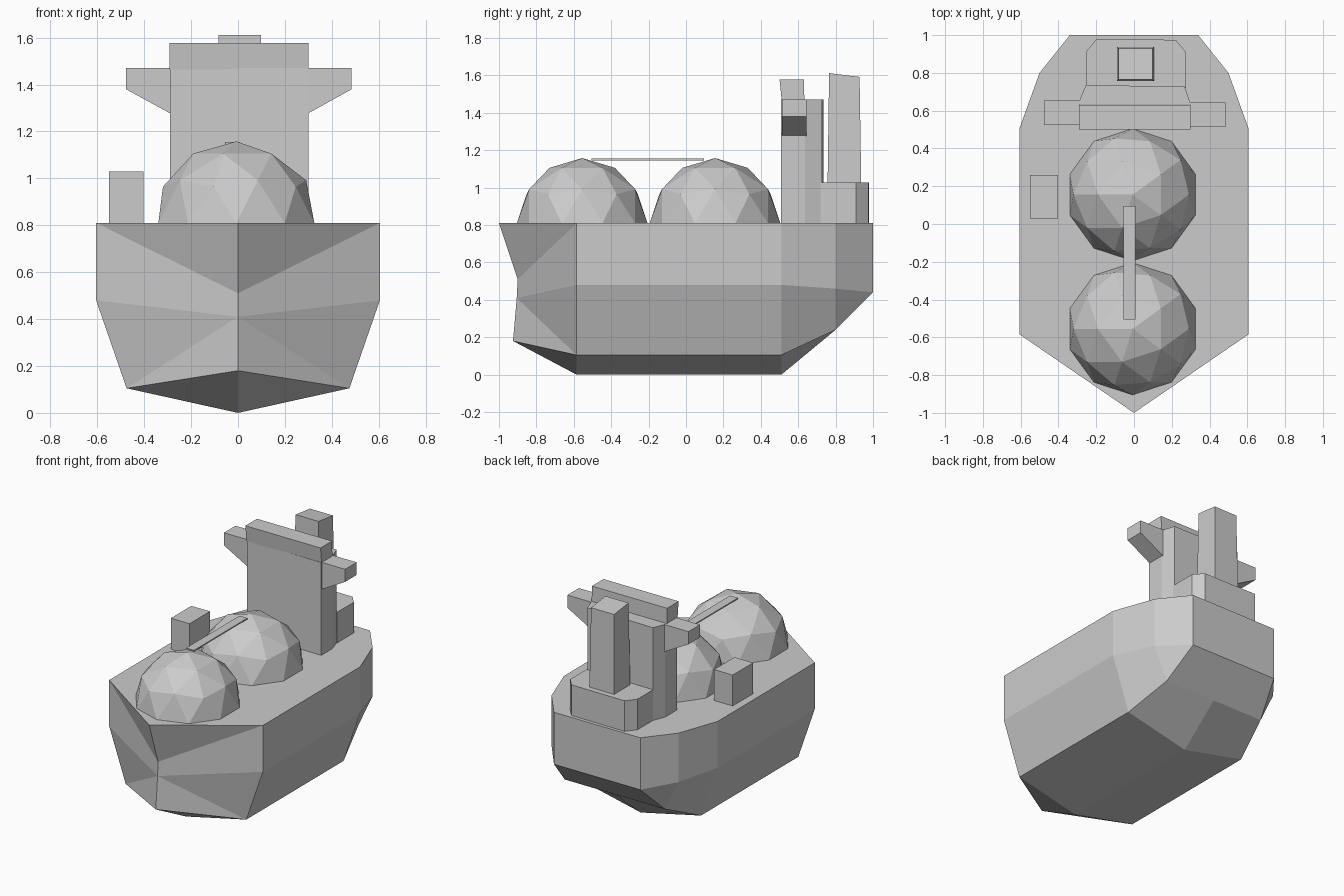
import bpy, bmesh
from mathutils import Matrix

if "Cube" in bpy.data.objects:
    bpy.data.objects.remove(bpy.data.objects["Cube"])


def finish(name, bm):
    bmesh.ops.recalc_face_normals(bm, faces=bm.faces)
    mesh = bpy.data.meshes.new(name)
    bm.to_mesh(mesh)
    bm.free()
    obj = bpy.data.objects.new(name, mesh)
    bpy.context.collection.objects.link(obj)
    return obj


def prism(name, base, top):
    """Solid between two matching point loops."""
    bm = bmesh.new()
    a = [bm.verts.new(p) for p in base]
    b = [bm.verts.new(p) for p in top]
    n = len(a)
    bm.faces.new(a)
    bm.faces.new(b)
    for i in range(n):
        bm.faces.new((a[i], a[(i + 1) % n], b[(i + 1) % n], b[i]))
    return finish(name, bm)


def plan(name, pts, z0, z1):
    return prism(name, [(x, y, z0) for x, y in pts], [(x, y, z1) for x, y in pts])


def rect(x0, x1, y0, y1):
    return [(x0, y0), (x1, y0), (x1, y1), (x0, y1)]


def front_profile(name, pts, y0, y1):
    return prism(name, [(x, y0, z) for x, z in pts], [(x, y1, z) for x, z in pts])


# Hull: half of it from bow stem and cross stations, then mirrored
bm = bmesh.new()
stem = [bm.verts.new(p) for p in
        [(0, -1, .81), (0, -.9, .51), (0, -.905, .41), (0, -.925, .18)]]
# each station: y, deck x, knuckle z, chine x, chine z, keel z
stations = [(-.585, .605, .48, .475, .105, 0), (.51, .605, .48, .475, .105, 0),
            (.8, .5, .46, .395, .24, .24)]
rows = []
for y, x, kz, cx, cz, z in stations:
    rows.append([bm.verts.new(p) for p in
                 [(0, y, .81), (x, y, .81), (x, y, kz), (cx, y, cz), (0, y, z)]])
for r, s in zip(rows, rows[1:]):
    for i in range(4):
        bm.faces.new((r[i], s[i], s[i + 1], r[i + 1]))
# bow facets
d, e, k, c, b = rows[0]
for f in [(stem[0], e, d), (stem[0], stem[1], e), (stem[1], stem[2], k, e),
          (stem[2], c, k), (stem[2], stem[3], c), (stem[3], b, c)]:
    bm.faces.new(f)
# transom and stern facets
t = [bm.verts.new(p) for p in [(0, 1, .81), (.34, 1, .81), (.34, 1, .44), (0, 1, .44)]]
d, e, k, c, b = rows[-1]
for f in [t, (d, e, t[1], t[0]), (e, k, t[2], t[1]), (k, c, t[2]), (c, b, t[3], t[2])]:
    bm.faces.new(f)
hull = finish("hull", bm)
mirror = hull.modifiers.new("mirror", 'MIRROR')
mirror.use_clip = True

# Tank domes: upper halves of icospheres
for name, y in (("front_tank_dome", -.555), ("rear_tank_dome", .155)):
    bm = bmesh.new()
    bmesh.ops.create_icosphere(bm, subdivisions=2, radius=.35,
                               matrix=Matrix.Rotation(3.14159265, 4, 'Z'))
    bmesh.ops.delete(bm, geom=[v for v in bm.verts if v.co.z < -.01], context='VERTS')
    bmesh.ops.translate(bm, verts=bm.verts, vec=(-.007, y, .808))
    finish(name, bm)

# Walkway across the domes, and deck locker
plan("walkway", rect(-.055, .007, -.505, .095), 1.146, 1.155)
plan("deck_locker", rect(-.55, -.403, .03, .26), .80, 1.03)

# Accommodation tower with tapered back
plan("tower", [(-.29, .515), (.3, .508), (.3, .635), (.268, .728), (-.255, .735), (-.29, .65)],
     .80, 1.47)

# Bridge wings with sloped undersides
for name, x0, x1, y in (("left_bridge_wing", -.285, -.477, .523),
                        ("right_bridge_wing", .295, .484, .514)):
    front_profile(name, [(x0, 1.275), (x1, 1.38), (x1, 1.47), (x0, 1.47)], y, y + .13)

# Wheelhouse with a forward-leaning front
prism("wheelhouse", [(x, y, 1.465) for x, y in rect(-.292, .3, .512, .633)],
      [(x, y, 1.578) for x, y in rect(-.292, .3, .5, .63)])

# Rear deckhouse with chamfered corners
plan("deckhouse", [(-.255, .72), (.275, .72), (.275, .91), (.22, .975), (-.2, .978), (-.255, .91)],
     .80, 1.028)

# Funnel with a slanted top
prism("funnel", [(x, y, 1.02) for x, y in rect(-.09, .105, .757, .937)],
      [(-.083, .765, 1.612), (.098, .765, 1.612), (.098, .928, 1.592), (-.083, .928, 1.592)])
